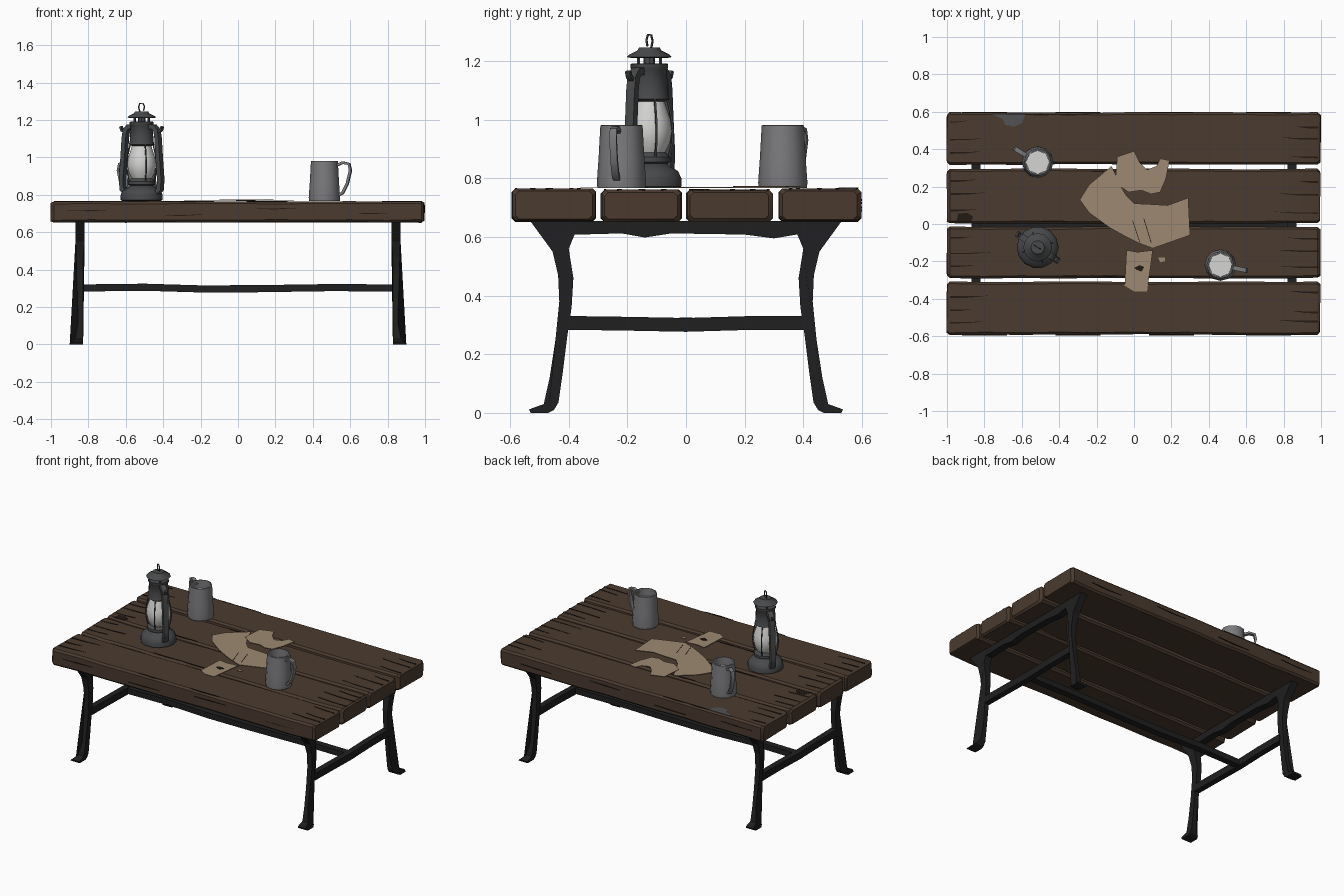
import bpy, bmesh, math, random
from mathutils import Vector, Matrix

if "Cube" in bpy.data.objects:
    bpy.data.objects.remove(bpy.data.objects["Cube"])
random.seed(4)

def material(name, r, g, b):
    m = bpy.data.materials.new(name)
    m.diffuse_color = (r, g, b, 1)
    m.use_nodes = True
    m.node_tree.nodes["Principled BSDF"].inputs["Base Color"].default_value = m.diffuse_color
    return m

WOOD = material("brown wood", 0.070, 0.043, 0.028)
CRACK = material("dark crack", 0.016, 0.010, 0.007)
IRON = material("black iron", 0.014, 0.014, 0.015)
STEEL = material("lantern steel", 0.065, 0.067, 0.070)
PEWTER = material("pewter", 0.20, 0.20, 0.21)
GLASS = material("pale glass", 0.66, 0.66, 0.65)
PAPER = material("old paper", 0.34, 0.25, 0.165)
STAIN = material("grey stain", 0.085, 0.085, 0.09)

def finish(name, bm, mat, smooth=None):
    bmesh.ops.recalc_face_normals(bm, faces=bm.faces)
    me = bpy.data.meshes.new(name)
    bm.to_mesh(me)
    bm.free()
    me.materials.append(mat)
    ob = bpy.data.objects.new(name, me)
    bpy.context.collection.objects.link(ob)
    if smooth:
        bpy.ops.object.select_all(action='DESELECT')
        ob.select_set(True)
        bpy.context.view_layer.objects.active = ob
        bpy.ops.object.shade_smooth_by_angle(angle=math.radians(smooth))
    return ob

def loft(bm, rings, caps=True):
    vs = [[bm.verts.new(p) for p in r] for r in rings]
    n = len(vs[0])
    for a, b in zip(vs, vs[1:]):
        for i in range(n):
            bm.faces.new((a[i], a[(i + 1) % n], b[(i + 1) % n], b[i]))
    if caps:
        bm.faces.new(vs[0])
        bm.faces.new(vs[-1])

def lathe(name, prof, mat, center, seg=14, smooth=40, caps=True):
    bm = bmesh.new()
    cx, cy = center
    loft(bm, [[(cx + r * math.cos(2 * math.pi * i / seg), cy + r * math.sin(2 * math.pi * i / seg), z)
               for i in range(seg)] for r, z in prof], caps)
    return finish(name, bm, mat, smooth)

def strap(name, pts, mat, w, t, side):
    """Rectangular bar swept along a path; side is the width direction."""
    bm = bmesh.new()
    pts = [Vector(p) for p in pts]
    side = Vector(side).normalized()
    rings = []
    for i, p in enumerate(pts):
        d = (pts[min(i + 1, len(pts) - 1)] - pts[max(i - 1, 0)]).normalized()
        n = d.cross(side).normalized()
        rings.append([p + side * a * w / 2 + n * b * t / 2 for a, b in ((-1, -1), (1, -1), (1, 1), (-1, 1))])
    loft(bm, rings)
    return finish(name, bm, mat, 45)

def plate(name, pts, mat, z, t=0.003):
    bm = bmesh.new()
    loft(bm, [[(x, y, z) for x, y in pts], [(x, y, z + t) for x, y in pts]])
    return finish(name, bm, mat)

# Tabletop: four worn, chamfered planks
PLANKS = ((-0.595, -0.306), (-0.292, -0.012), (0.000, 0.297), (0.314, 0.600))
for k, (y0, y1) in enumerate(PLANKS):
    bm = bmesh.new()
    rings = []
    zt = 0.766 if k in (0, 3) else 0.762
    xs = [-1.0, -0.985] + [-0.8 + 0.2 * i for i in range(9)] + [0.98, 0.995]
    for i, x in enumerate(xs):
        end = i in (0, len(xs) - 1)
        c, e = 0.012, 0.012 if end else 0.0
        a, b = y0 + e + random.uniform(0, .006), y1 - e - random.uniform(0, .006)
        lo, hi = 0.652 + e * .6 + random.uniform(-.002, .004), zt - e * .7 - random.uniform(0, .003)
        prof = [(a + c, lo), (b - c, lo), (b, lo + c), (b, hi - c), (b - c, hi), (a + c, hi), (a, hi - c), (a, lo + c)]
        rings.append([(x + (random.uniform(-.004, .004) if end else 0), y, z) for y, z in prof])
    loft(bm, rings)
    finish("plank_%d" % (k + 1), bm, WOOD, 30)
    # split grain: slim dark slivers running in from both ends
    for s in (-1, 1):
        for j in range(3):
            y = y0 + (y1 - y0) * (0.2 + 0.28 * j + random.uniform(-.06, .06))
            x0, L, w = s * 0.985, random.uniform(.09, .26), random.uniform(.003, .006)
            plate("end_crack", [(x0, y - w), (x0 - s * L * .5, y - w * .5), (x0 - s * L, y + .008),
                                (x0 - s * L * .5, y + w), (x0, y + w)], CRACK, zt - .004, .005)
    for j in range(2):
        x, y = random.uniform(-.6, .6), random.choice((y0 + .016, y1 - .016))
        plate("edge_crack", [(x - .1, y), (x, y - .004), (x + .12, y), (x, y + .003)], CRACK, zt - .004, .005)

# Cracks along the outer long edges
for y in (-0.595, 0.594):
    for x, z in ((-.8, .715), (-.3, .69), (.2, .725), (.72, .70)):
        bm = bmesh.new()
        loft(bm, [[(x - .12, q, z), (x, q, z - .003), (x + .12, q, z + .004), (x, q, z + .003)] for q in (y, y + .006)])
        finish("side_crack", bm, CRACK)

# Dark knot and grey stain
plate("knot", [(-.95, .01), (-.87, .012), (-.86, .04), (-.89, .06), (-.94, .055)], CRACK, .76)
plate("stain", [(-.76, .588), (-.58, .588), (-.60, .54), (-.64, .52), (-.69, .53), (-.70, .56)], STAIN, .765)

# Iron trestles: outline of one leg, extruded across x and mirrored
LEG = [(.53, 0), (.535, .012), (.485, .03), (.465, .12), (.445, .25), (.432, .38), (.436, .47), (.455, .55),
       (.53, .653), (.38, .653), (.38, .607), (.40, .56), (.384, .46), (.39, .36), (.405, .26), (.42, .14),
       (.435, .035), (.45, .01), (.47, 0)]
def outer(z):
    return .845 + .05 * max(0, 1 - z / .05) + .02 * min(1, z / .6) + .005
for sx in (-1, 1):
    for sy in (-1, 1):
        bm = bmesh.new()
        loft(bm, [[(sx * (.82 + .008 * (z < .5)), sy * y, z) for y, z in LEG],
                  [(sx * outer(z), sy * y, z) for y, z in LEG]])
        finish("leg", bm, IRON)
    bm = bmesh.new()
    rail = [(-.40, .607), (-.22, .612), (-.14, .598), (-.05, .612), (.2, .608), (.3, .595), (.40, .612),
            (.40, .654), (-.40, .654)]
    loft(bm, [[(sx * x, y, z) for y, z in rail] for x in (.82, .868)])
    finish("top_rail", bm, IRON)
    strap("cross_bar", [(sx * .843, y, z) for y, z in ((-.41, .307), (-.2, .304), (0, .3), (.2, .306), (.41, .306))],
          IRON, .04, .047, (1, 0, 0))
strap("stretcher", [(x, 0, z) for x, z in ((-.83, .302), (-.5, .306), (-.2, .297), (.1, .298), (.5, .304), (.83, .302))],
      IRON, .045, .038, (0, 1, 0))

# Torn papers and ink blot
plate("paper_large", [(-.29, .13), (-.24, .21), (-.12, .31), (-.07, .2), (-.04, .15), (0, .11), (.1, .105), (.18, .10),
                      (.29, .14), (.30, -.06), (.1, -.13), (.02, -.10), (-.04, -.07), (-.13, -.02), (-.24, .06)],
      PAPER, .767)
plate("paper_top", [(-.1, .22), (-.09, .36), (.0, .39), (.03, .33), (.07, .29), (.12, .31), (.14, .35), (.19, .34),
                    (.17, .24), (.14, .17), (.09, .16), (.04, .18), (-.03, .17)], PAPER, .771)
plate("paper_small", [(-.04, -.14), (.02, -.15), (.1, -.14), (.09, -.22), (.07, -.36), (.0, -.36), (-.05, -.33)],
      PAPER, .766)
plate("paper_scrap", [(.13, -.18), (.165, -.18), (.165, -.2), (.14, -.205)], PAPER, .766)
plate("ink_blot", [(.0, -.235), (.03, -.22), (.055, -.23), (.04, -.255), (.015, -.245)], CRACK, .7685)
for a, b in (((-.01, .02), (.03, -.1)), ((.05, .03), (.09, -.1))):
    plate("paper_crease", [a, (a[0] + .004, a[1]), (b[0] + .004, b[1]), b], CRACK, .769, .002)

# Two tapered mugs with handles
def mug(cx, cy, ang):
    lathe("mug_body", [(.06, .772), (.082, .766), (.084, .785), (.078, .87), (.072, .98), (.064, .982), (.064, .93),
                       (.066, .80)], PEWTER, (cx, cy), 12, 40)
    lathe("mug_filling", [(.064, .925), (.064, .93)], GLASS, (cx, cy), 8)
    d = Vector((math.cos(ang), math.sin(ang), 0))
    path = [(.06, .955), (.10, .972), (.135, .965), (.142, .93), (.125, .86), (.10, .81), (.07, .795)]
    strap("mug_handle", [Vector((cx, cy, 0)) + d * r + Vector((0, 0, z)) for r, z in path],
          PEWTER, .024, .014, (-d.y, d.x, 0))

mug(.462, -.22, -.2)
mug(-.515, .33, 2.6)

# Lantern
C = (-.515, -.125)
lathe("lantern_tank", [(.10, .766), (.112, .772), (.112, .80), (.10, .825), (.075, .838), (.06, .85)], STEEL, C, 14)
lathe("lantern_burner", [(.05, .845), (.072, .855), (.072, .872), (.055, .888)], STEEL, C, 12)
lathe("lantern_globe", [(.052, .885), (.07, .92), (.077, .96), (.072, 1.0), (.055, 1.05), (.05, 1.07)], GLASS, C, 12, 60)
lathe("lantern_collar", [(.05, 1.06), (.068, 1.07), (.064, 1.085), (.062, 1.11), (.06, 1.17), (.064, 1.175), (.064, 1.19),
                         (.05, 1.192)], STEEL, C, 12)
lathe("lantern_cap", [(.06, 1.21), (.077, 1.213), (.068, 1.222), (.04, 1.236), (.036, 1.245)], STEEL, C, 12)
lathe("lantern_flue", [(.02, 1.18), (.02, 1.215)], STEEL, C, 8)
for i in range(4):
    a = math.pi / 4 + i * math.pi / 2
    p = (C[0] + .053 * math.cos(a), C[1] + .053 * math.sin(a))
    lathe("cap_post", [(.006, 1.185), (.006, 1.215)], STEEL, p, 6)
axis = Vector((math.cos(-.58), math.sin(-.58), 0))
across = (-axis.y, axis.x, 0)
base = Vector((C[0], C[1], 0))
def on_axis(path, s=1):
    return [base + axis * s * r + Vector((0, 0, z)) for r, z in path]
for s in (-1, 1):
    strap("lantern_tube", on_axis([(.085, .80), (.118, .83), (.122, .88), (.112, 1.0), (.105, 1.10), (.098, 1.145),
                                   (.08, 1.163), (.055, 1.165)], s), STEEL, .034, .026, across)
    strap("tube_knob", on_axis([(.095, 1.13), (.125, 1.145), (.132, 1.165)], s), STEEL, .02, .012, across)
# Globe guard wires and carrying loop
for i in range(4):
    a = .3 + i * math.pi / 2
    d = Vector((math.cos(a), math.sin(a), 0))
    strap("guard_wire", [base + d * r + Vector((0, 0, z)) for r, z in ((.068, .87), (.081, .92), (.084, .96), (.078, 1.01), (.064, 1.07))],
          STEEL, .006, .006, (-d.y, d.x, 0))
strap("carry_loop", on_axis([(-.01, 1.24), (-.02, 1.268), (-.012, 1.288), (.008, 1.29), (.018, 1.272), (.012, 1.25)]),
      STEEL, .006, .005, across)
